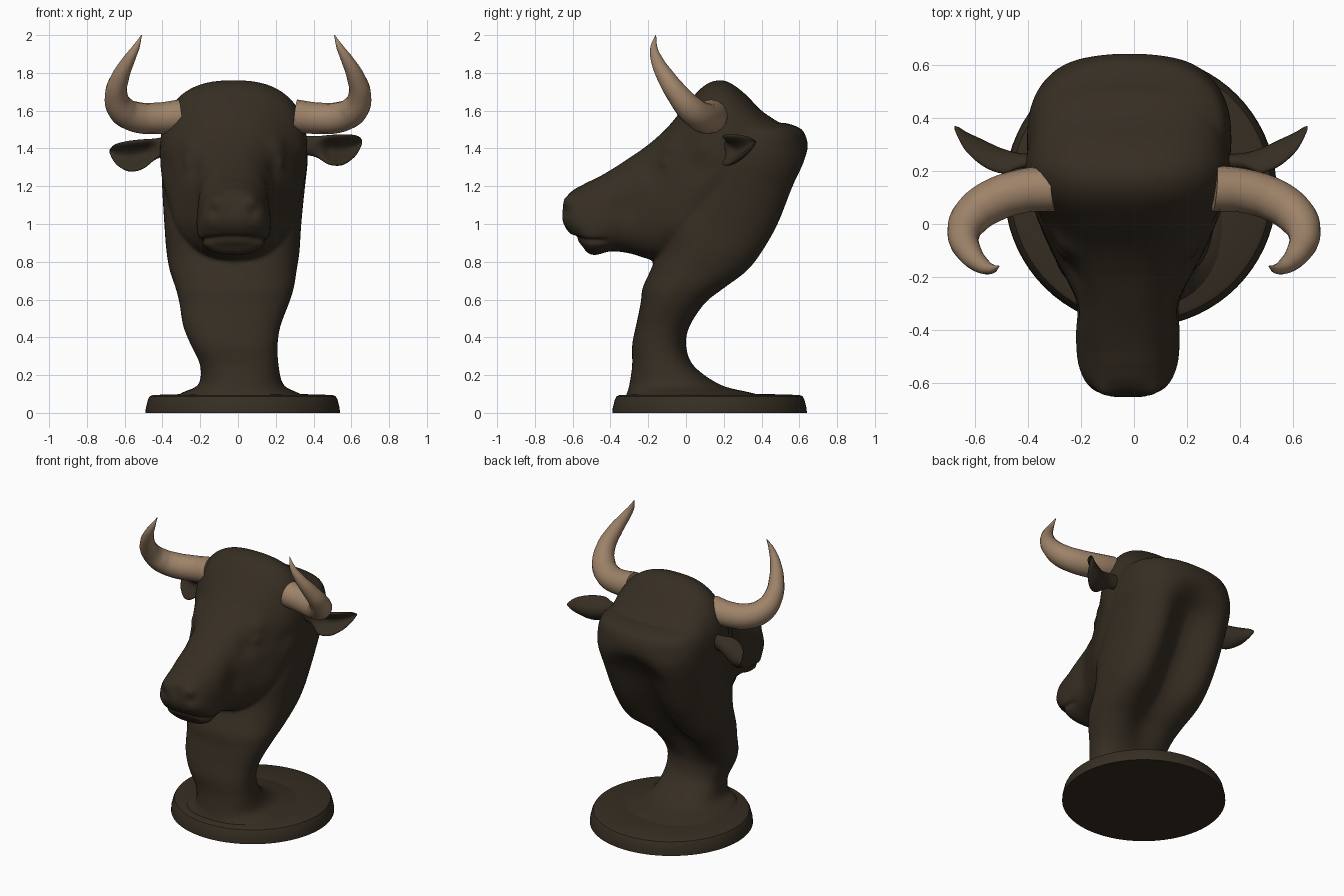
import bpy, bmesh, math
from mathutils import Vector

if "Cube" in bpy.data.objects:
    bpy.data.objects.remove(bpy.data.objects["Cube"])


def material(name, rgb):
    m = bpy.data.materials.new(name)
    m.diffuse_color = (*rgb, 1)
    m.use_nodes = True
    m.node_tree.nodes["Principled BSDF"].inputs["Base Color"].default_value = m.diffuse_color
    return m


DARK = material("dark_bronze", (0.037, 0.027, 0.0165))
TAN = material("horn_tan", (0.34, 0.225, 0.14))


def smooth_rows(rows, steps=5):
    """Catmull-Rom interpolation between rows of numbers."""
    out = []
    for i in range(len(rows) - 1):
        p = [rows[max(0, min(len(rows) - 1, i + k))] for k in (-1, 0, 1, 2)]
        for s in range(steps):
            t = s / steps
            out.append([0.5 * (2 * b + (c - a) * t + (2 * a - 5 * b + 4 * c - d) * t * t
                               + (3 * b - a - 3 * c + d) * t ** 3) for a, b, c, d in zip(*p)])
    return out + [list(rows[-1])]


def loft(bm, rings):
    vs = [[bm.verts.new(p) for p in r] for r in rings]
    n = len(vs[0])
    for a, b in zip(vs, vs[1:]):
        for i in range(n):
            bm.faces.new((a[i], a[(i + 1) % n], b[(i + 1) % n], b[i]))
    for r in (vs[0][::-1], vs[-1]):
        c = bm.verts.new(sum((v.co for v in r), Vector()) / n)
        for i in range(n):
            bm.faces.new((r[i], r[(i + 1) % n], c))


def finish(bm, name, mat):
    bmesh.ops.recalc_face_normals(bm, faces=bm.faces[:])
    me = bpy.data.meshes.new(name)
    bm.to_mesh(me)
    bm.free()
    ob = bpy.data.objects.new(name, me)
    bpy.context.collection.objects.link(ob)
    me.materials.append(mat)
    for p in me.polygons:
        p.use_smooth = True
    return ob


def activate(ob):
    bpy.ops.object.select_all(action='DESELECT')
    ob.select_set(True)
    bpy.context.view_layer.objects.active = ob


def unit_ring(n, count=64):
    """Superellipse of exponent n."""
    pts = []
    for i in range(count):
        a = math.tau * i / count
        c, s = math.cos(a), math.sin(a)
        pts.append((math.copysign(abs(c) ** (2 / n), c), math.copysign(abs(s) ** (2 / n), s)))
    return pts


# Neck: z, front y, back y, left x, right x, depth of the hollow at the back
NECK = [
    (0.07, -0.33, 0.50, -0.36, 0.40, 0), (0.11, -0.31, 0.33, -0.29, 0.31, 0),
    (0.15, -0.30, 0.18, -0.21, 0.24, 0), (0.25, -0.285, 0.04, -0.20, 0.215, 0),
    (0.36, -0.285, 0.00, -0.25, 0.21, 0), (0.46, -0.265, 0.02, -0.29, 0.225, 0.02),
    (0.58, -0.24, 0.10, -0.31, 0.27, 0.06), (0.66, -0.23, 0.20, -0.33, 0.295, 0.10),
    (0.75, -0.19, 0.32, -0.36, 0.31, 0.14), (0.85, -0.15, 0.40, -0.378, 0.325, 0.15),
    (1.00, -0.12, 0.485, -0.39, 0.335, 0.15), (1.20, -0.05, 0.565, -0.402, 0.355, 0.12),
    (1.32, 0.00, 0.62, -0.405, 0.368, 0.05), (1.41, 0.03, 0.645, -0.40, 0.365, 0),
    (1.475, 0.06, 0.63, -0.38, 0.35, 0), (1.51, 0.08, 0.60, -0.35, 0.325, 0),
    (1.535, 0.14, 0.53, -0.28, 0.26, 0)]
# Head: y, top z, bottom z, half width, downward widening
HEAD = [
    (-0.655, 1.10, 1.02, 0.075, 0.05), (-0.635, 1.145, 0.975, 0.125, 0.1),
    (-0.59, 1.185, 0.925, 0.162, 0.14), (-0.55, 1.205, 0.885, 0.178, 0.15),
    (-0.525, 1.22, 0.85, 0.185, 0.15), (-0.48, 1.24, 0.835, 0.191, 0.13),
    (-0.40, 1.285, 0.855, 0.197, 0.1), (-0.30, 1.35, 0.845, 0.20, 0.08),
    (-0.20, 1.42, 0.815, 0.237, 0.08), (-0.10, 1.51, 0.805, 0.282, 0.09),
    (0.00, 1.63, 0.84, 0.33, 0.07), (0.10, 1.735, 0.93, 0.375, 0.02),
    (0.20, 1.76, 1.0, 0.39, 0), (0.30, 1.70, 1.10, 0.375, 0), (0.40, 1.60, 1.25, 0.345, 0),
    (0.48, 1.545, 1.34, 0.30, 0), (0.55, 1.49, 1.38, 0.24, 0)]

bm = bmesh.new()
rings = []
for z, yf, yb, xl, xr, hollow in smooth_rows(NECK):
    cx, hw, cy, hd = (xl + xr) / 2, (xr - xl) / 2, (yf + yb) / 2, (yb - yf) / 2
    pts = [(u, hd * v - (hollow * math.exp(-(u / 0.45) ** 2) if v > 0 else 0))
           for (u, v) in unit_ring(2.4)]
    top = max(q for u, q in pts)             # keep the rims on the side outline
    rings.append([Vector((cx + hw * u, cy + (q * hd / top if q > 0 else q), z)) for u, q in pts])
loft(bm, rings)
rings = []
for y, zt, zb, hw, widen in smooth_rows(HEAD):
    cz, hh = (zt + zb) / 2, (zt - zb) / 2
    rings.append([Vector((-0.023 + hw * u * (1 - widen * v), y, cz + hh * v))
                  for u, v in unit_ring(2.5)])
loft(bm, rings)
body = finish(bm, "bull_head_and_neck", DARK)

# Fuse head and neck into one skin
rm = body.modifiers.new("fuse", 'REMESH')
rm.mode = 'VOXEL'
rm.voxel_size = 0.012
sm = body.modifiers.new("soften", 'SMOOTH')
sm.factor = 0.5
sm.iterations = 7
activate(body)
for m in ("fuse", "soften"):
    bpy.ops.object.modifier_apply(modifier=m)

# Sculpted details: offset from centre line, y, z, radius, push along normal
DABS = [
    (0.095, -0.615, 1.065, 0.032, -0.034),  # nostrils
    (0.09, -0.62, 1.12, 0.035, 0.014),      # nostril rims
    (0.0, -0.645, 1.10, 0.04, -0.010),      # nose dip
    (0.26, -0.12, 1.33, 0.032, 0.014),      # eyes
    (0.225, -0.19, 1.29, 0.06, -0.014),     # eye sockets
    (0.24, -0.09, 1.41, 0.06, 0.018),       # brows
    (0.19, -0.32, 1.08, 0.09, -0.012),      # cheek hollows
    (0.30, -0.03, 0.98, 0.10, 0.012),       # jaw muscles
    (0.36, 0.06, 1.30, 0.07, -0.012)]       # temples
moves = []
for v in body.data.vertices:
    p, amt = v.co, 0.0
    for x, y, z, r, a in DABS:
        d = (abs(p.x + 0.023) - x) ** 2 + (p.y - y) ** 2 + (p.z - z) ** 2
        amt += a * math.exp(-d / r ** 2)
    if p.y < -0.40:                          # mouth line
        zm = 0.925 - 0.5 * (p.x + 0.023) ** 2
        amt -= 0.016 * math.exp(-((p.z - zm) / 0.014) ** 2) * min(1, (-0.40 - p.y) / 0.06)
    moves.append(v.normal * amt)
for v, m in zip(body.data.vertices, moves):
    v.co += m
for p in body.data.polygons:
    p.use_smooth = True

# Ears: x, y, z, half height; cupped and open to the front
EAR = [(0.32, 0.235, 1.42, 0.05), (0.41, 0.235, 1.41, 0.055), (0.48, 0.24, 1.393, 0.078),
       (0.55, 0.27, 1.393, 0.082), (0.61, 0.31, 1.41, 0.062), (0.64, 0.343, 1.425, 0.038),
       (0.657, 0.365, 1.435, 0.01)]
for side, name in ((1, "right_ear"), (-1, "left_ear")):
    bm = bmesh.new()
    rings = []
    for x, y, z, h in smooth_rows(EAR):
        if side < 0:
            z -= 0.16 * (x - 0.34)
            x += 0.022
        cup = 0.6 * h * max(0, min(1, (x - 0.40) / 0.08))
        ring = []
        for i in range(28):
            a = math.tau * i / 28
            c, s = math.cos(a), math.sin(a)
            # back is rounded, front rolls over a rim into a bowl
            depth = 0.6 * h * s if s > 0 else 0.6 * h * s + 1.4 * cup * s ** 4
            ring.append(Vector((side * x, y + depth - 0.8 * cup * c * c, z + h * c)))
        rings.append(ring)
    loft(bm, rings)
    finish(bm, name, DARK)

# Horns: x, y, z, radius along the curve
HORN = [(0.305, 0.135, 1.572, 0.087), (0.42, 0.125, 1.56, 0.083), (0.54, 0.085, 1.566, 0.081),
        (0.615, 0.028, 1.605, 0.075), (0.645, -0.042, 1.685, 0.060), (0.622, -0.108, 1.78, 0.047),
        (0.58, -0.153, 1.865, 0.033), (0.54, -0.170, 1.935, 0.019), (0.51, -0.16, 2.0, 0.002)]
for side, name in ((1, "right_horn"), (-1, "left_horn")):
    cu = bpy.data.curves.new(name, 'CURVE')
    cu.dimensions = '3D'
    cu.bevel_depth = 1
    cu.bevel_resolution = 6
    cu.resolution_u = 8
    cu.use_fill_caps = True
    sp = cu.splines.new('BEZIER')
    sp.bezier_points.add(len(HORN) - 1)
    for bp, (x, y, z, r) in zip(sp.bezier_points, HORN):
        bp.co = (side * x, y, z)
        bp.radius = r
        bp.handle_left_type = bp.handle_right_type = 'AUTO'
    cu.materials.append(TAN)
    ob = bpy.data.objects.new(name, cu)
    bpy.context.collection.objects.link(ob)
    activate(ob)
    bpy.ops.object.convert(target='MESH')
    bpy.ops.object.shade_smooth_by_angle()

# Round base
bm = bmesh.new()
loft(bm, [[Vector((0.025 + r * math.cos(math.tau * i / 72), 0.125 + r * math.sin(math.tau * i / 72), z))
           for i in range(72)]
          for r, z in ((0.515, 0), (0.513, 0.025), (0.502, 0.07), (0.492, 0.088), (0.475, 0.095), (0.3, 0.1))])
base = finish(bm, "round_base", DARK)
activate(base)
bpy.ops.object.shade_smooth_by_angle()
